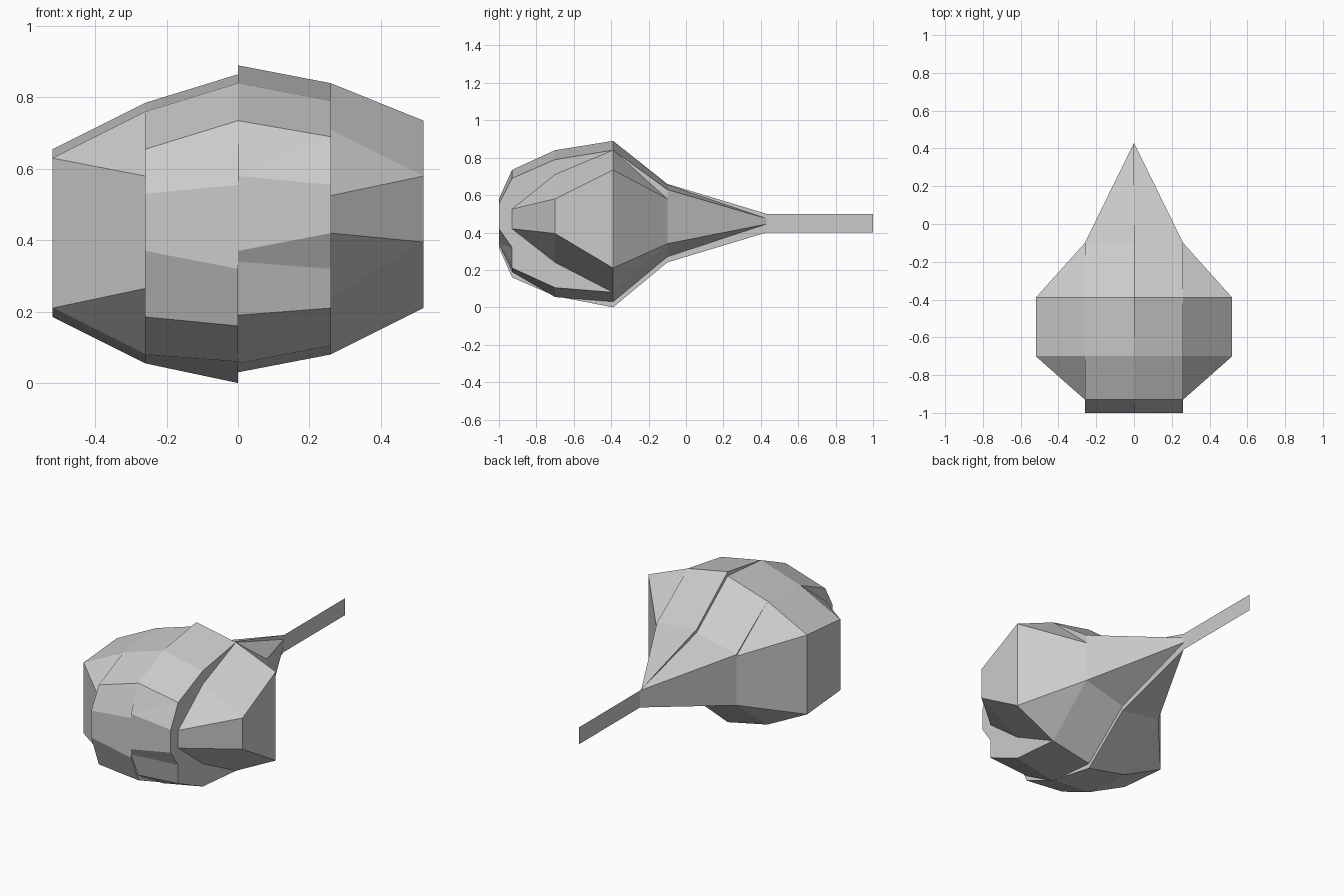
import bpy, bmesh

if "Cube" in bpy.data.objects:
    bpy.data.objects.remove(bpy.data.objects["Cube"])

W = 0.26  # width of one body segment


def make_object(name, bm):
    mesh = bpy.data.meshes.new(name)
    bm.to_mesh(mesh)
    bm.free()
    ob = bpy.data.objects.new(name, mesh)
    bpy.context.collection.objects.link(ob)


def segment(name, xi, xo, rows):
    """Closed slice. Row: y inner, y outer, inner top/bottom, outer top/bottom.
    A row without outer heights tapers to its inner edge."""
    bm = bmesh.new()
    rings = []
    for yi, yo, ti, bi, *outer in rows:
        if outer:
            pts = [(xi, yi, bi), (xo, yo, outer[1]), (xo, yo, outer[0]), (xi, yi, ti)]
        else:
            pts = [(xi, yi, bi), (xi, yi, bi), (xi, yi, ti), (xi, yi, ti)]
        rings.append([bm.verts.new(p) for p in pts])
    for a, b in zip(rings, rings[1:]):
        for i in range(4):
            j = (i + 1) % 4
            bm.faces.new((a[i], a[j], b[j], b[i]))
    bm.faces.new(rings[0])
    bm.faces.new(rings[-1][::-1])
    bmesh.ops.remove_doubles(bm, verts=bm.verts[:], dist=1e-4)
    bmesh.ops.recalc_face_normals(bm, faces=bm.faces[:])
    make_object(name, bm)


# Inner slices, either side of the centre line
segment("inner_right_segment", 0, W, [
    (-1, -1, .58, .37, .555, .42),
    (-1, -.93, .58, .34, .69, .32),
    (-.93, -.93, .735, .19, .69, .21),
    (-.7, -.7, .84, .055, .79, .105),
    (-.39, -.39, .89, .03, .84, .08),
    (-.1, -.1, .655, .27, .63, .34),
    (.43, .43, .475, .445)])
segment("inner_left_segment", 0, -W, [
    (-1, -1, .555, .32, .53, .37),
    (-.93, -.93, .735, .16, .655, .185),
    (-.7, -.7, .84, .06, .76, .08),
    (-.39, -.39, .865, 0, .785, .055),
    (-.1, -.1, .64, .24, .58, .28),
    (.43, .43, .5, .4)])

# Outer slices, tapering at both ends
segment("outer_right_segment", W, 2 * W, [
    (-.93, -.93, .525, .42),
    (-.7, -.7, .71, .24, .58, .395),
    (-.39, -.39, .84, .08, .735, .21),
    (-.1, -.1, .58, .34)])
segment("outer_left_segment", -W, -2 * W, [
    (-.93, -.93, .58, .265),
    (-.7, -.7, .76, .08, .63, .21),
    (-.39, -.39, .785, .055, .655, .185),
    (-.1, -.1, .57, .28)])

# Thin stem blade running out of the body
bm = bmesh.new()
outline = [(-.39, .89), (-.39, 0), (-.1, .24), (.43, .4), (1, .4), (1, .5), (.43, .5), (-.1, .66)]
v = [bm.verts.new((0, y, z)) for y, z in outline]
for quad in ((0, 1, 2, 7), (7, 2, 3, 6), (6, 3, 4, 5)):
    bm.faces.new([v[i] for i in quad])
make_object("stem", bm)
